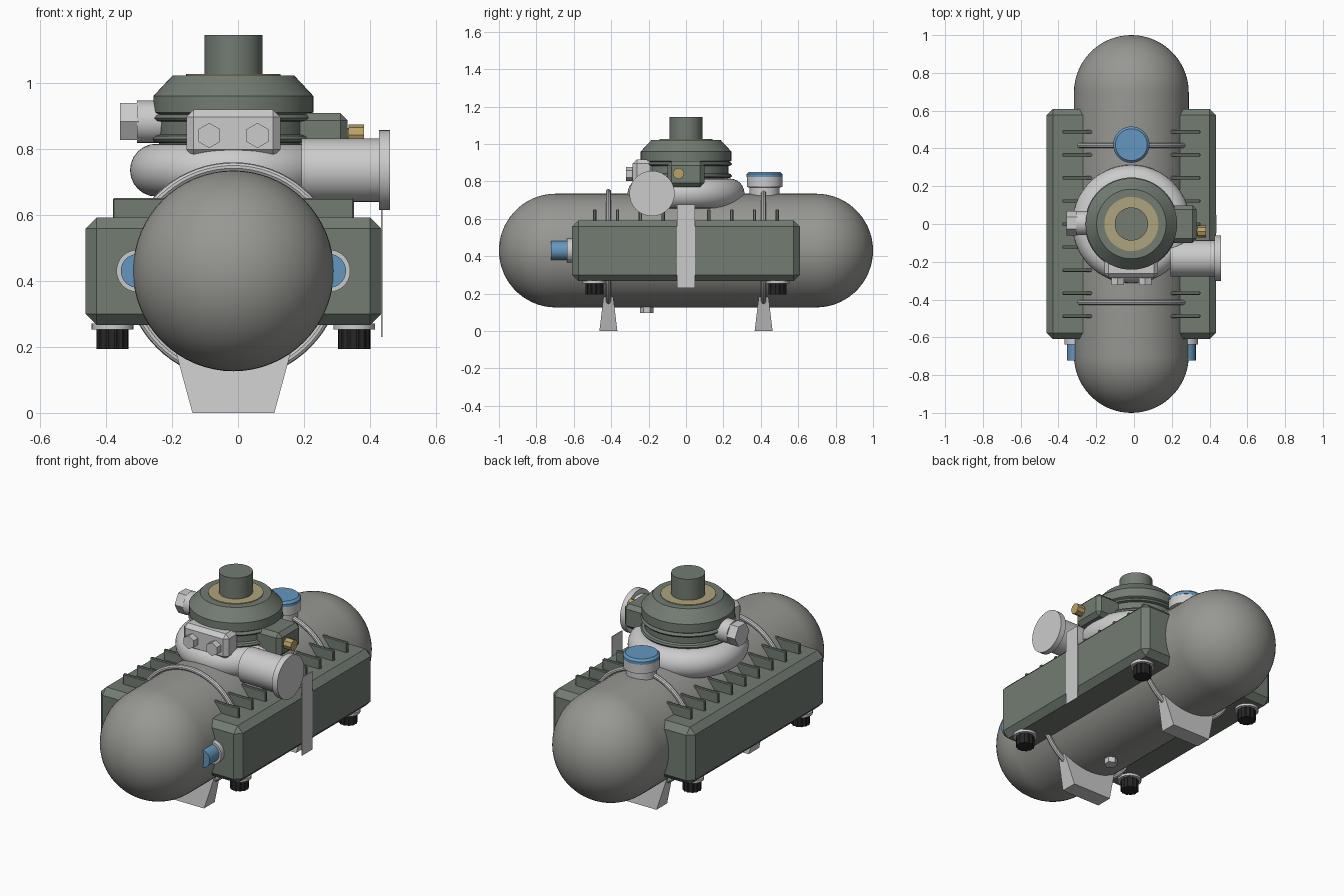
import bpy, bmesh
from math import pi, cos, sin, radians
from mathutils import Matrix, Vector

if "Cube" in bpy.data.objects:
    bpy.data.objects.remove(bpy.data.objects["Cube"])

X0 = -0.014  # centre line of tank and pump


def mat(name, r, g, b):
    m = bpy.data.materials.new(name)
    m.diffuse_color = (r, g, b, 1)
    m.use_nodes = True
    m.node_tree.nodes["Principled BSDF"].inputs["Base Color"].default_value = m.diffuse_color
    return m


DARK = mat("green_grey", 0.17, 0.20, 0.17)
TANK = mat("warm_grey", 0.31, 0.31, 0.29)
BLUE = mat("blue", 0.13, 0.31, 0.52)
TAN = mat("tan", 0.42, 0.37, 0.20)
BRASS = mat("brass", 0.50, 0.36, 0.13)
BLACK = mat("black", 0.02, 0.02, 0.02)

ROT = {"z": Matrix(), "-y": Matrix.Rotation(pi / 2, 4, "X"),
       "y": Matrix.Rotation(-pi / 2, 4, "X"),
       "x": Matrix.Rotation(pi / 2, 4, "Y"), "-x": Matrix.Rotation(-pi / 2, 4, "Y")}


def finish(name, bm, material=None):
    bmesh.ops.remove_doubles(bm, verts=bm.verts, dist=1e-5)
    bmesh.ops.recalc_face_normals(bm, faces=bm.faces)
    me = bpy.data.meshes.new(name)
    bm.to_mesh(me)
    bm.free()
    ob = bpy.data.objects.new(name, me)
    bpy.context.collection.objects.link(ob)
    if material:
        me.materials.append(material)
    return ob


def lathe(name, profile, loc, axis="z", seg=48, material=None, closed=False):
    """Spin (radius, height) points round an axis through loc."""
    bm = bmesh.new()
    m = Matrix.Translation(loc) @ ROT[axis]
    rings = []
    for r, h in profile:
        rings.append([bm.verts.new(m @ Vector((r * cos(2 * pi * i / seg + pi / 2),
                      r * sin(2 * pi * i / seg + pi / 2), h))) for i in range(seg)])
    pairs = list(zip(rings, rings[1:])) + ([(rings[-1], rings[0])] if closed else [])
    for a, b in pairs:
        for i in range(seg):
            j = (i + 1) % seg
            bm.faces.new((a[i], a[j], b[j], b[i]))
    return finish(name, bm, material)


def cyl(name, r, h0, h1, loc, axis="z", seg=40, material=None, ch=0.0):
    prof = [(0, h0), (r, h0), (r, h1 - ch), (r - ch, h1), (0, h1)]
    if ch == 0:
        prof.pop(3)
        prof[2] = (r, h1)
    return lathe(name, prof, loc, axis, seg, material)


def torus(name, major, minor, loc, axis="z", material=None, n=16, seg=72):
    prof = [(major + minor * cos(2 * pi * k / n), minor * sin(2 * pi * k / n)) for k in range(n)]
    return lathe(name, prof, loc, axis, seg, material, closed=True)


def box(name, lo, hi, material=None, bevel=0.0, taper=(1, 1)):
    bm = bmesh.new()
    bmesh.ops.create_cube(bm, size=1)
    lo, hi = Vector(lo), Vector(hi)
    for v in bm.verts:
        t = taper if v.co.z > 0 else (1, 1)
        v.co = Vector((v.co.x * (hi.x - lo.x) * t[0], v.co.y * (hi.y - lo.y) * t[1],
                       v.co.z * (hi.z - lo.z))) + (lo + hi) / 2
    if bevel:
        bmesh.ops.bevel(bm, geom=bm.edges[:], offset=bevel, segments=1, affect="EDGES")
    return finish(name, bm, material)


# tank: capsule lying along y
R, L = 0.304, 0.696
arc = [radians(a) for a in range(0, 91, 6)]
prof = [(R * sin(a), -L - R * cos(a)) for a in arc] + [(R * cos(a), L + R * sin(a)) for a in arc]
lathe("tank", prof, (X0, 0, 0.43), "y", 64, TANK)

# straps round the tank and tapered feet
for y, n in ((-0.415, "front"), (0.415, "rear")):
    torus(n + "_strap", 0.315, 0.014, (X0, y, 0.43), "y", n=10)
    box(n + "_foot", (X0 - 0.124, y - 0.048, 0), (X0 + 0.124, y + 0.048, 0.2),
        taper=(1.44, 0.5))

# drain plug
cyl("drain_plug", 0.036, 0.095, 0.15, (X0, -0.21, 0), seg=6)

# side modules with fins, knobs and front caps
for s, n in ((-1, "left"), (1, "right")):
    a, b = sorted((X0 + s * 0.17, X0 + s * 0.448))
    box(n + "_side_module", (a, -0.61, 0.266), (b, 0.61, 0.592), DARK, 0.034)
    a, b = sorted((X0 + s * 0.19, X0 + s * 0.365))
    for i in range(9):
        y = (i - 4) * 0.122
        box(f"{n}_fin_{i}", (a, y - 0.009, 0.57), (b, y + 0.009, 0.65), DARK, 0.004)
    for y in (-0.49, 0.49):
        p = (X0 + s * 0.366, y, 0)
        cyl(n + "_knob_flange", 0.063, 0.253, 0.27, p)
        # ribbed knob: every second pair of side vertices pulled in
        k = cyl(n + "_knob", 0.049, 0.194, 0.256, p, seg=48, material=BLACK)
        for v in k.data.vertices:
            d = Vector((v.co.x - p[0], v.co.y - p[1]))
            if d.length > 0.01:
                i = round((math_a := Vector((1, 0)).angle_signed(d)) / (2 * pi / 48)) % 4
                if i in (0, 1):
                    v.co.x, v.co.y = p[0] + d.x * 0.92, p[1] + d.y * 0.92
    p = (X0 + s * 0.29, 0, 0.43)
    cyl(n + "_port_flange", 0.064, 0.58, 0.637, p, "-y")
    cyl(n + "_port_cap", 0.051, 0.63, 0.722, p, "-y", material=BLUE)

# upright plate on the right module
box("side_plate", (0.433, -0.048, 0.23), (0.438, 0.048, 0.675))

# volute ring and outlet pipe
torus("volute", 0.233, 0.08, (X0, 0, 0.735), n=24)
pipe = (0, -0.182, 0.735)
cyl("outlet_pipe", 0.096, 0.193, 0.43, pipe, "x")
cyl("outlet_flange", 0.121, 0.427, 0.46, pipe, "x")

# pump housing with ribbed skirt
pump = (X0, 0, 0)
lathe("pump_housing", [(0, 0.66), (0.225, 0.66), (0.225, 0.818), (0.24, 0.82), (0.246, 0.829),
      (0.24, 0.838), (0.226, 0.843), (0.226, 0.882), (0.24, 0.885), (0.246, 0.893),
      (0.24, 0.901), (0.232, 0.904), (0.242, 0.91), (0.242, 0.96), (0.184, 1.022), (0, 1.022)],
      pump, "z", 64, DARK)
lathe("top_ring", [(0.08, 1.01), (0.143, 1.01), (0.143, 1.026), (0.08, 1.026)], pump, "z", 48, TAN)
cyl("top_shaft", 0.088, 1.01, 1.145, pump, material=DARK)

# front block with two hex bolts
box("front_block", (X0 - 0.142, -0.285, 0.775), (X0 + 0.142, -0.17, 0.918), None, 0.022)
for s in (-1, 1):
    cyl("front_block_bolt", 0.038, 0.27, 0.322, (X0 + s * 0.073, 0, 0.84), "-y", 6)

# right block with brass fitting
box("right_block", (0.16, -0.1, 0.77), (0.332, 0.098, 0.908), DARK, 0.022)
cyl("brass_collar", 0.02, 0.32, 0.345, (0, -0.04, 0.842), "x", material=BRASS)
cyl("brass_fitting", 0.031, 0.335, 0.382, (0, -0.04, 0.842), "x", 8, BRASS)

# left hex fitting
cyl("left_collar", 0.064, 0.2, 0.306, (0, 0.005, 0.882), "-x")
cyl("left_hex_plug", 0.065, 0.3, 0.358, (0, 0.005, 0.882), "-x", 6)

# filler neck and blue cap
fill = (X0, 0.42, 0)
lathe("filler_neck", [(0, 0.68), (0.08, 0.68), (0.08, 0.767), (0.095, 0.77), (0.095, 0.826),
                      (0, 0.826)], fill)
cyl("filler_cap", 0.096, 0.822, 0.85, fill, material=BLUE, ch=0.012)

# smooth shading with sharp edges kept
bpy.ops.object.select_all(action="DESELECT")
for ob in bpy.context.scene.objects:
    ob.select_set(True)
    bpy.context.view_layer.objects.active = ob
bpy.ops.object.shade_smooth_by_angle(angle=radians(28))
